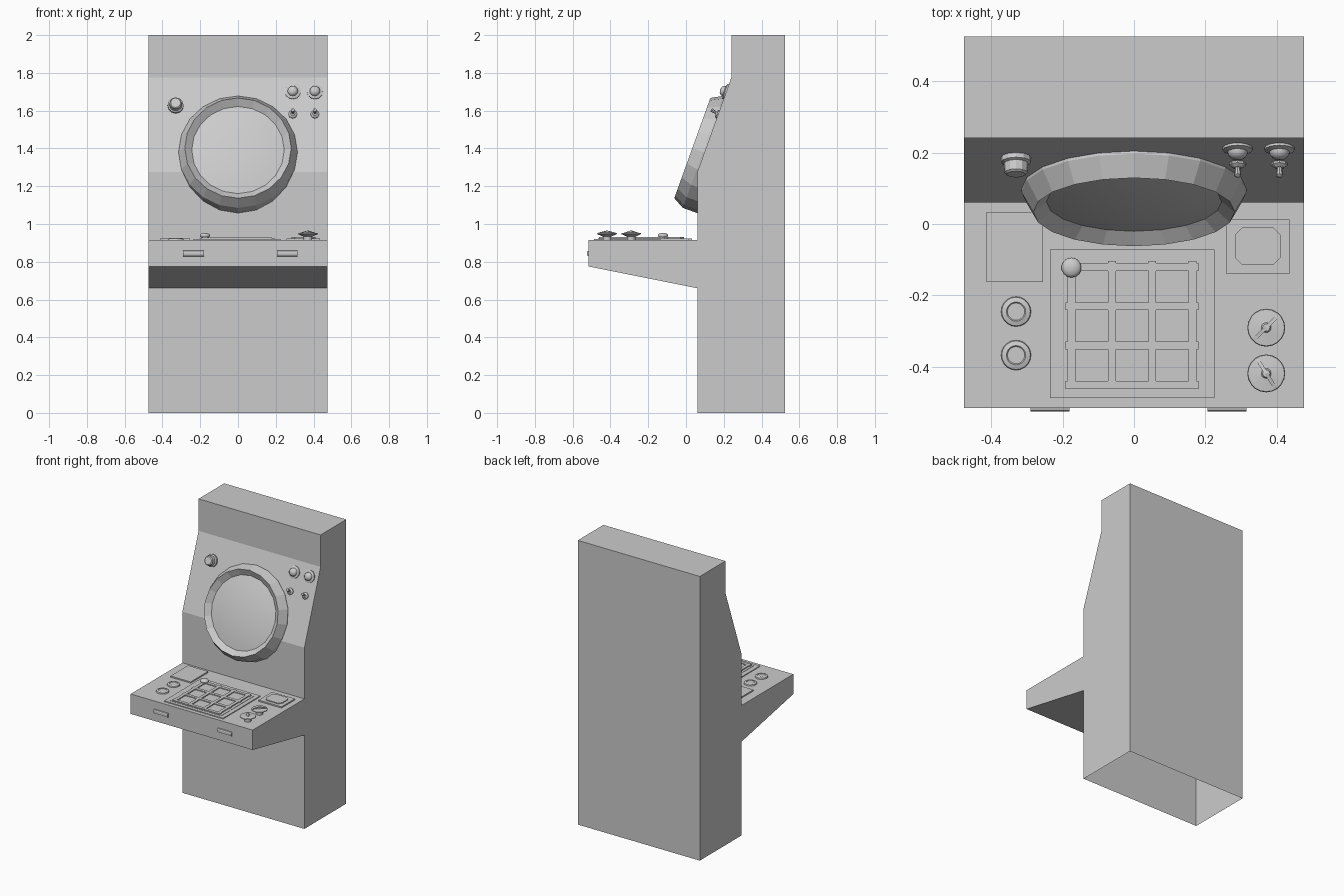
import bpy, bmesh
from math import sin, cos, pi, radians
from mathutils import Matrix, Vector

if "Cube" in bpy.data.objects:
    bpy.data.objects.remove(bpy.data.objects["Cube"])

DESK = 0.915
U = Vector((0, 0.18, 0.5)).normalized()     # up the sloped panel
N = Vector((0, -U.z, U.y))                  # out of the sloped panel


def finish(name, bm, matrix, smooth=None):
    bm.transform(matrix)
    bmesh.ops.recalc_face_normals(bm, faces=bm.faces)
    me = bpy.data.meshes.new(name)
    bm.to_mesh(me)
    bm.free()
    ob = bpy.data.objects.new(name, me)
    bpy.context.collection.objects.link(ob)
    if smooth:
        bpy.ops.object.select_all(action='DESELECT')
        ob.select_set(True)
        bpy.context.view_layer.objects.active = ob
        bpy.ops.object.shade_smooth_by_angle(angle=radians(smooth))
    return ob


def prism(name, pts, depth, matrix):
    """Extrude an outline in local XY up along local Z."""
    bm = bmesh.new()
    f = bm.faces.new([bm.verts.new((x, y, 0)) for x, y in pts])
    r = bmesh.ops.extrude_face_region(bm, geom=[f])
    top = [v for v in r['geom'] if isinstance(v, bmesh.types.BMVert)]
    bmesh.ops.translate(bm, verts=top, vec=(0, 0, depth))
    return finish(name, bm, matrix)


def slab(name, x0, x1, y0, y1, z0, z1, cut=0):
    """Horizontal plate, optionally with clipped corners."""
    pts = [(x0, y0), (x1, y0), (x1, y1), (x0, y1)]
    if cut:
        pts = [(x0 + cut, y0), (x1 - cut, y0), (x1, y0 + cut), (x1, y1 - cut),
               (x1 - cut, y1), (x0 + cut, y1), (x0, y1 - cut), (x0, y0 + cut)]
    return prism(name, pts, z1 - z0, Matrix.Translation((0, 0, z0)))


def lathe(name, prof, n, matrix, smooth=None):
    """Revolve (radius, height) points about local Z; radius 0 closes an end."""
    bm = bmesh.new()
    rings = []
    for r, z in prof:
        k = n if r else 1
        rings.append([bm.verts.new((r * sin(2 * pi * i / n), r * cos(2 * pi * i / n), z))
                      for i in range(k)])
    for a, b in zip(rings, rings[1:]):
        for i in range(n):
            j = (i + 1) % n
            vs = [a[i % len(a)], a[j % len(a)], b[j % len(b)], b[i % len(b)]]
            bm.faces.new(list(dict.fromkeys(vs)))
    return finish(name, bm, matrix, smooth)


def on_panel(x, z):
    """Frame on the sloped panel: local Y up the slope, local Z outward."""
    m = Matrix((Vector((1, 0, 0)), U, N)).transposed().to_4x4()
    m.translation = (x, 0.06 + (z - 1.275) * 0.36, z)
    return m


def on_desk(x, y, z=DESK):
    return Matrix.Translation((x, y, z))


# Cabinet: one side profile swept across the width, open underneath
profile = [(0.525, 0), (0.525, 2), (0.24, 2), (0.24, 1.775), (0.06, 1.275), (0.06, DESK),
           (-0.515, DESK), (-0.515, 0.775), (0.06, 0.66), (0.06, 0)]
sweep = Matrix(((0, 0, 1, -0.475), (1, 0, 0, 0), (0, 1, 0, 0), (0, 0, 0, 1)))
cabinet = prism("cabinet", profile, 0.95, sweep)
bm = bmesh.new()
bm.from_mesh(cabinet.data)
bmesh.ops.delete(bm, geom=[f for f in bm.faces if f.calc_center_median().z < 0.001],
                 context='FACES_ONLY')
bm.to_mesh(cabinet.data)
bm.free()

# Round screen
screen = on_panel(0, 1.379)
lathe("screen_bezel", [(0.315, -0.08), (0.315, 0.008), (0.282, 0.068), (0.245, 0.037)], 20, screen)
lathe("screen_glass", [(0.245, 0.037), (0.19, 0.047), (0.13, 0.054), (0.065, 0.059), (0, 0.06)],
      20, screen, 40)

# Sloped panel controls
lathe("panel_button", [(0.042, 0), (0.042, 0.014), (0.034, 0.018), (0.032, 0.045), (0.026, 0.05),
                       (0, 0.05)], 12, on_panel(-0.33, 1.625))
for i, x in enumerate((0.29, 0.407)):
    lathe(f"lamp_{i}", [(0.042, 0), (0.042, 0.007), (0.028, 0.012), (0.026, 0.022), (0.016, 0.031),
                        (0, 0.034)], 12, on_panel(x, 1.7), 40)
    base = on_panel(x, 1.58)
    lathe(f"toggle_base_{i}", [(0.023, 0), (0.023, 0.006), (0.012, 0.014), (0, 0.014)], 8, base)
    lathe(f"toggle_lever_{i}", [(0.005, 0), (0.01, 0.042), (0, 0.046)], 8,
          base @ Matrix.Rotation(radians(-15), 4, 'X'))

# Desk plates
slab("left_plate", -0.412, -0.255, -0.162, 0.033, DESK, 0.924)
slab("right_plate", 0.257, 0.435, -0.138, 0.012, DESK, 0.924)
slab("right_plate_pad", 0.283, 0.41, -0.115, -0.01, DESK, 0.93, 0.02)

# Centre key panel with lattice and nine keys
slab("key_panel", -0.235, 0.225, -0.487, -0.072, DESK, 0.921)
slab("key_tray", -0.204, 0.196, -0.465, -0.094, DESK, 0.923)
for i in range(4):
    x, y = -0.175 + 0.113 * i, -0.12 - 0.11 * i
    slab(f"lattice_upright_{i}", x - 0.011, x + 0.011, -0.461, -0.104, DESK, 0.93)
    slab(f"lattice_cross_{i}", -0.192, 0.18, y - 0.011, y + 0.011, DESK, 0.929)
for i in range(9):
    x, y = -0.1185 + 0.113 * (i % 3), -0.175 - 0.11 * (i // 3)
    slab(f"key_{i}", x - 0.044, x + 0.044, y - 0.042, y + 0.042, DESK, 0.9245)

# Marker ball on the lattice
ball = [(0.028 * sin(a), -0.014 * cos(a)) for a in [pi * k / 8 for k in range(1, 8)]]
lathe("marker_ball", [(0, -0.014)] + ball + [(0, 0.014)], 14,
      on_desk(-0.175, -0.122, 0.939), 60)

# Round push buttons
for i, y in enumerate((-0.245, -0.367)):
    lathe(f"push_button_{i}", [(0.042, 0), (0.04, 0.008), (0.027, 0.012), (0.024, 0.009), (0, 0.009)],
          20, on_desk(-0.33, y))

# Rotary selectors: flared dish with a thin pointer fin
for i, (y, a) in enumerate(((-0.29, 45), (-0.418, -58))):
    m = on_desk(0.37, y)
    lathe(f"selector_{i}", [(0.022, 0), (0.022, 0.018), (0.053, 0.032), (0.051, 0.036), (0.014, 0.04),
                            (0.01, 0.047), (0, 0.047)], 20, m)
    fin = Matrix.Rotation(radians(a), 4, 'Z') @ Matrix.Rotation(pi / 2, 4, 'X')
    prism(f"selector_fin_{i}", [(-0.05, 0.032), (0.05, 0.032), (0.05, 0.039), (0, 0.05),
                                (-0.05, 0.039)], 0.01,
          m @ fin @ Matrix.Translation((0, 0, -0.005)))

# Rounded grips on the desk's front edge
grip = [(0.0, -0.015), (0.007, -0.013), (0.01, -0.006), (0.01, 0.006), (0.007, 0.013), (0.0, 0.015)]
for name, x in (("left_grip", -0.29), ("right_grip", 0.206)):
    prism(name, [(-0.515 - p, 0.844 + q) for p, q in grip], 0.109,
          Matrix.Translation((x + 0.475, 0, 0)) @ sweep)
